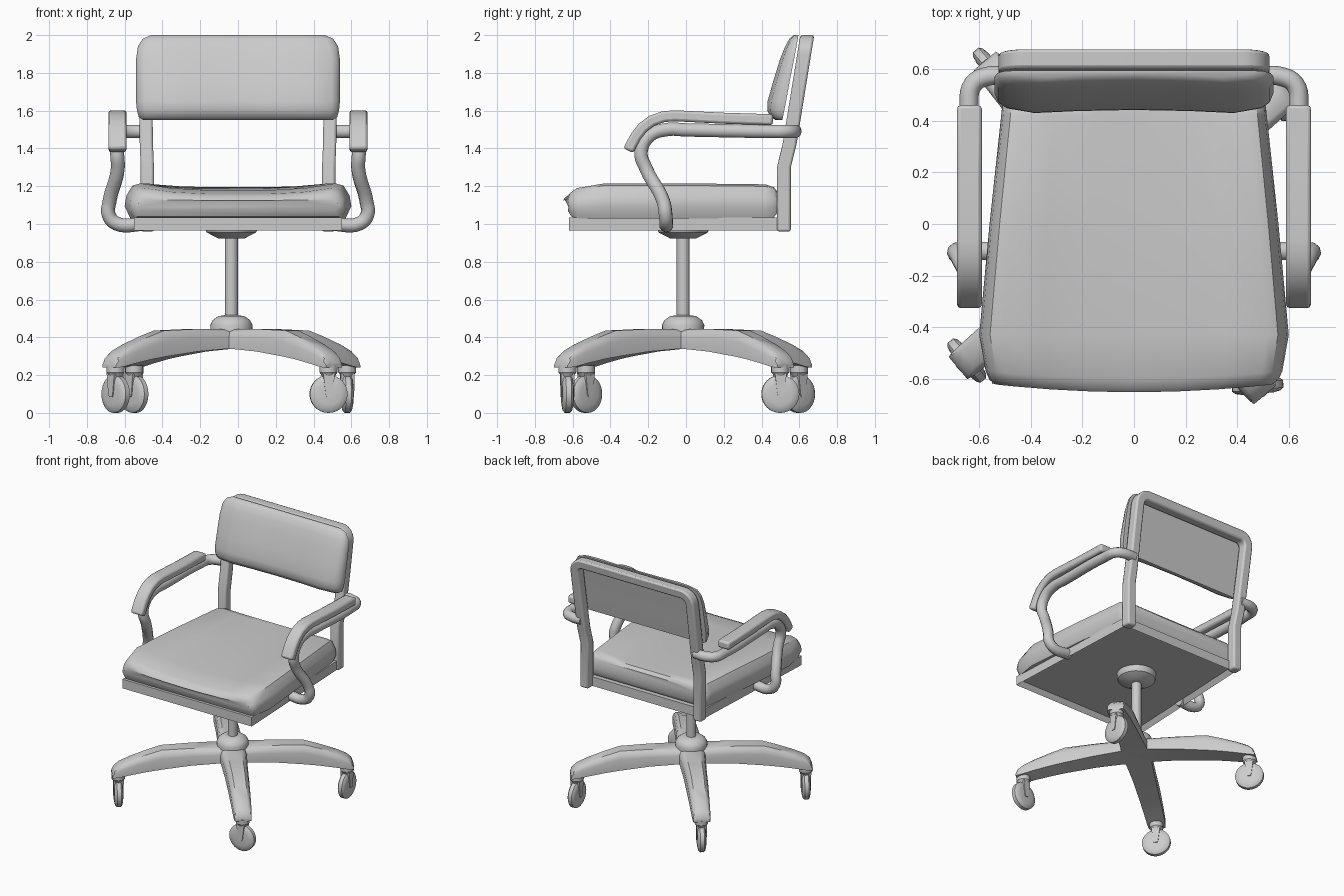
import bpy, bmesh, math
from mathutils import Vector, Matrix

if "Cube" in bpy.data.objects:
    bpy.data.objects.remove(bpy.data.objects["Cube"])

BASE = Vector((-0.035, -0.015, 0))   # swivel axis


def finish(name, bm, angle=35):
    bmesh.ops.recalc_face_normals(bm, faces=bm.faces[:])
    me = bpy.data.meshes.new(name)
    bm.to_mesh(me)
    bm.free()
    me.shade_smooth()
    me.set_sharp_from_angle(angle=math.radians(angle))
    ob = bpy.data.objects.new(name, me)
    bpy.context.collection.objects.link(ob)
    return ob


def bevel(ob, width, segments=2):
    m = ob.modifiers.new("Bevel", 'BEVEL')
    m.width, m.segments, m.limit_method = width, segments, 'ANGLE'
    m.angle_limit = math.radians(40)


def loft(name, rings, angle=35, matrix=None):
    """Skin a list of equal-length closed rings and cap both ends."""
    bm = bmesh.new()
    vs = [[bm.verts.new(p) for p in r] for r in rings]
    n = len(rings[0])
    for a, b in zip(vs, vs[1:]):
        for i in range(n):
            bm.faces.new((a[i], a[(i + 1) % n], b[(i + 1) % n], b[i]))
    bm.faces.new(vs[0])
    bm.faces.new(vs[-1])
    if matrix:
        bm.transform(matrix)
    return finish(name, bm, angle)


def lathe(name, profile, centre, n=32):
    rings = [[(centre[0] + r * math.cos(2 * math.pi * i / n),
               centre[1] + r * math.sin(2 * math.pi * i / n), z) for i in range(n)]
             for r, z in profile]
    return loft(name, rings)


def mirrored(half):
    """Complete a symmetric section whose last point lies on x = 0."""
    return half + [(-x, v) for x, v in reversed(half[:-1])]


def strip(path, half_w, half_t):
    """Rectangular rings along a 2D path: (in-plane point, sideways offset)."""
    rings = []
    for i, p in enumerate(path):
        t = (Vector(path[min(i + 1, len(path) - 1)]) - Vector(path[max(i - 1, 0)])).normalized()
        n = Vector((-t.y, t.x)) * half_t
        p = Vector(p)
        rings.append([(p + n, -half_w), (p + n, half_w), (p - n, half_w), (p - n, -half_w)])
    return rings


# Seat cushion: x-z sections along y, bowed front and dished top
rings = []
for y, w, lo, hi, dish in [(-.622, .535, 1.07, 1.13, .005), (-.605, .56, 1.04, 1.165, .02),
                           (-.57, .575, 1.03, 1.19, .03), (-.43, .60, 1.03, 1.215, .035),
                           (0, .56, 1.03, 1.215, .035), (.42, .515, 1.03, 1.21, .015),
                           (.465, .51, 1.035, 1.195, .003), (.485, .495, 1.06, 1.17, 0)]:
    h = hi - lo
    top = mirrored([(w * .95, lo), (w, lo + h * .35), (w * .985, lo + h * .65), (w * .93, hi - h * .06),
                    (w * .86, hi), (w * .6, hi - dish * .7), (w * .3, hi - dish), (0, hi - dish)])
    bow = .03 if y < -.5 else 0
    rings.append([(x, y - bow * (1 - (x / w) ** 2), z) for x, z in top])
loft("seat_cushion", rings, 40)

# Seat pan with a recessed underside
bm = bmesh.new()
pan = [bm.verts.new((x, y, .965)) for x, y in [(-.55, -.62), (.55, -.62), (.5, .5), (-.5, .5)]]
f = bm.faces.new(pan)
ext = bmesh.ops.extrude_face_region(bm, geom=[f])
bmesh.ops.translate(bm, vec=(0, 0, .07), verts=[v for v in ext["geom"] if isinstance(v, bmesh.types.BMVert)])
low = min(bm.faces, key=lambda q: q.calc_center_median().z)
bmesh.ops.recalc_face_normals(bm, faces=bm.faces[:])
bmesh.ops.inset_region(bm, faces=[low], thickness=.035)
bmesh.ops.translate(bm, vec=(0, 0, .035), verts=low.verts[:])
finish("seat_pan", bm)


# Back frame: flat bar bent into an upside-down U, leaning above the arms
def lean(z):
    return .518 + max(0, z - 1.3) * .03 / .12 if z < 1.42 else .548 + (z - 1.42) * .162


left = [(-.48, .96), (-.48, 1.3), (-.485, 1.42), (-.489, 1.7)]
left += [(-.42 - .07 * math.cos(a), 1.895 + .07 * math.sin(a))
         for a in [math.radians(15 * k) for k in range(7)]]
path = left + [(-x, z) for x, z in reversed(left)]
ob = loft("back_frame", [[(p.x, lean(p.y) + s, p.y) for p, s in r] for r in strip(path, .037, .035)])
bevel(ob, .012)

# Back cushion: x-y sections stacked in z
rings = []
for z, w, yf, yb in [(1.55, .50, .475, .51), (1.565, .525, .45, .513), (1.60, .535, .43, .52),
                     (1.65, .54, .432, .53), (1.75, .54, .46, .548), (1.87, .54, .497, .572),
                     (1.94, .53, .525, .585), (1.98, .505, .547, .592), (2.0, .46, .57, .595)]:
    d = yb - yf
    sec = mirrored([(w, yb), (w, yb - d * .25), (w * .975, yf + d * .42), (w * .92, yf + d * .2),
                    (w * .72, yf), (w * .4, yf + .008), (0, yf + .012)])
    rings.append([(x, y, z) for x, y in sec])
loft("back_cushion", rings, 45)

# Armrests: bent tube plus wrapped pad on each side
tube = [(.48, .572, 1.49), (.57, .572, 1.49), (.625, .54, 1.49), (.64, .45, 1.49), (.64, 0, 1.498),
        (.64, -.1, 1.5), (.64, -.195, 1.465), (.64, -.238, 1.38), (.637, -.21, 1.29),
        (.68, -.12, 1.12), (.685, -.108, 1.05), (.645, -.105, 1.003), (.5, -.105, 1.0)]
pad = [(.46, 1.552), (.2, 1.56), (-.06, 1.573), (-.12, 1.568), (-.18, 1.547),
       (-.23, 1.51), (-.265, 1.465), (-.29, 1.42), (-.305, 1.388)]
for side, s in (("left", -1), ("right", 1)):
    cu = bpy.data.curves.new(side + "_arm_tube", 'CURVE')
    cu.dimensions, cu.bevel_depth, cu.bevel_resolution = '3D', .037, 3
    cu.use_fill_caps, cu.resolution_u = True, 6
    sp = cu.splines.new('BEZIER')
    sp.bezier_points.add(len(tube) - 1)
    for bp, (x, y, z) in zip(sp.bezier_points, tube):
        bp.co = (s * x, y, z)
        bp.handle_left_type = bp.handle_right_type = 'AUTO'
    bpy.context.collection.objects.link(bpy.data.objects.new(side + "_arm_tube", cu))
    ob = loft(side + "_arm_pad", [[(s * .638 + o, p.x, p.y) for p, o in r] for r in strip(pad, .048, .029)])
    bevel(ob, .014)

# Column, hub dome and under-seat collar
lathe("column", [(.034, .42), (.034, .99)], BASE)
lathe("hub", [(.11, .43), (.112, .465), (.1, .49), (.07, .512), (.035, .517)], BASE)
lathe("seat_collar", [(.035, .922), (.07, .924), (.13, .955), (.137, .97), (.137, 1.0)], BASE)

# Four base legs with casters, each wheel swivelled its own way
for k, swivel in enumerate((95, 130, 130, 5)):
    ang = math.radians(40 + 90 * k)
    rings = []
    for r, w, lo, hi in [(0, .1, .34, .44), (.12, .09, .338, .443), (.3, .08, .325, .443), (.5, .073, .30, .436),
                         (.6, .07, .285, .405), (.72, .066, .262, .362), (.795, .063, .245, .328),
                         (.83, .06, .24, .298), (.845, .056, .24, .26)]:
        h = hi - lo
        sec = [(-w, lo), (-w, lo + .6 * h), (-.88 * w, lo + .85 * h), (-.6 * w, hi)]
        sec += [(-a, z) for a, z in reversed(sec)]
        rings.append([(r, a, z) for a, z in sec])
    loft(f"base_leg_{k + 1}", rings, 35, Matrix.Translation(BASE) @ Matrix.Rotation(ang, 4, 'Z'))

    c = BASE + Vector((math.cos(ang), math.sin(ang), 0)) * .8
    lathe(f"caster_stem_{k + 1}", [(.03, .18), (.04, .205), (.048, .215), (.048, .25)], c, 20)
    turn = Matrix.Translation(c) @ Matrix.Rotation(math.radians(swivel), 4, 'Z')
    disc = [[(r * math.cos(2 * math.pi * i / 32), t, .1 + r * math.sin(2 * math.pi * i / 32))
             for i in range(32)] for t, r in
            [(-.03, .06), (-.024, .088), (-.014, .1), (.014, .1), (.024, .088), (.03, .06)]]
    loft(f"caster_wheel_{k + 1}", disc, 50, turn)
    fork = [[(-a, -.036, z), (a, -.036, z), (a, .036, z), (-a, .036, z)]
            for a, z in [(.012, .085), (.018, .1), (.032, .215)]]
    loft(f"caster_fork_{k + 1}", fork, 35, turn)
